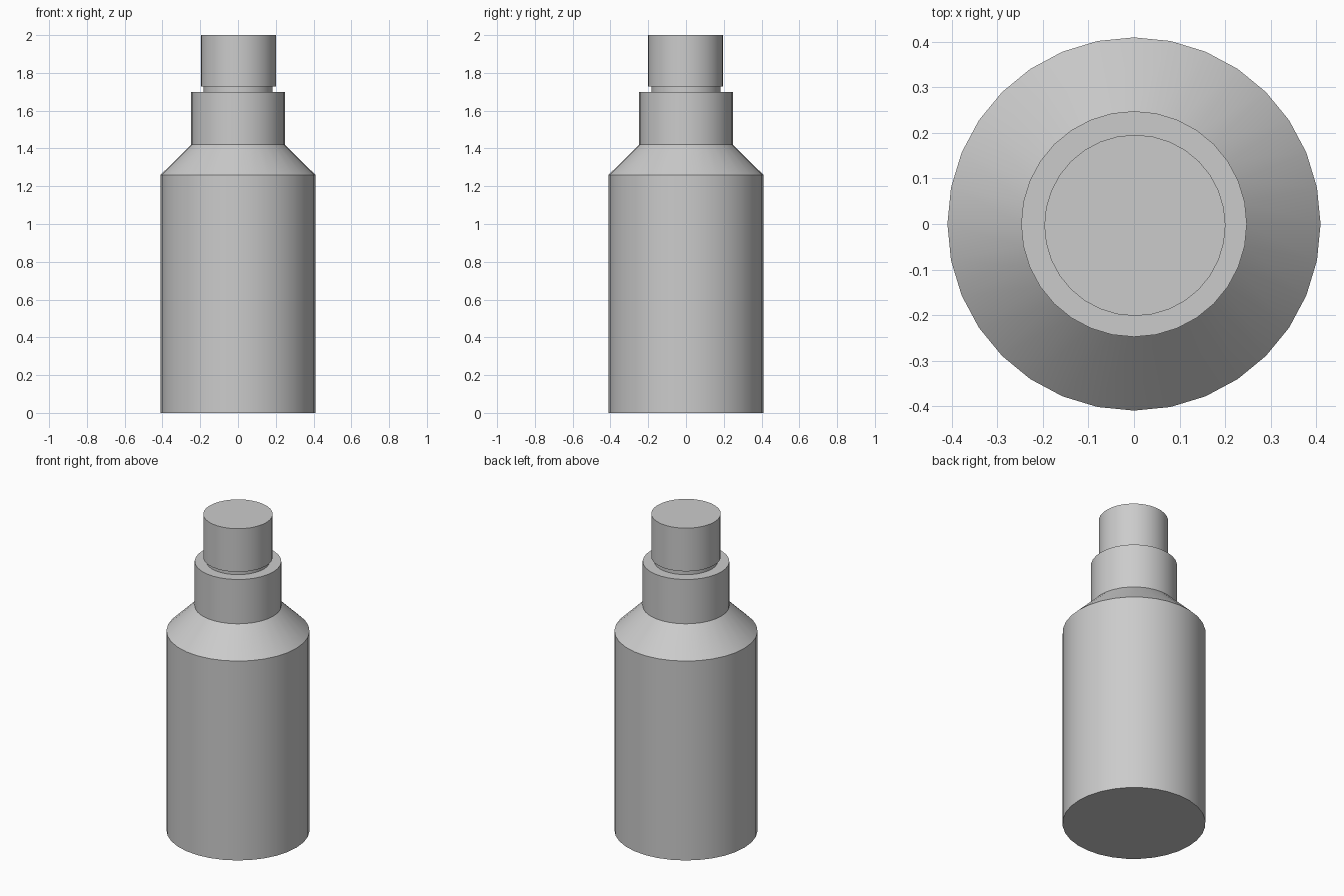
import bpy, bmesh
from math import cos, sin, tau, radians

if "Cube" in bpy.data.objects:
    bpy.data.objects.remove(bpy.data.objects["Cube"])

SIDES = 32


def lathe(name, profile, center=(0.0, 0.0)):
    """Closed solid of revolution from (radius, z) points, bottom to top."""
    bm = bmesh.new()
    rings = [[bm.verts.new((center[0] + r * cos(tau * i / SIDES),
                            center[1] + r * sin(tau * i / SIDES), z))
              for i in range(SIDES)] for r, z in profile]
    for low, high in zip(rings, rings[1:]):
        for i in range(SIDES):
            j = (i + 1) % SIDES
            bm.faces.new((low[i], low[j], high[j], high[i]))
    bm.faces.new(rings[0][::-1])
    bm.faces.new(rings[-1])
    mesh = bpy.data.meshes.new(name)
    bm.to_mesh(mesh)
    bm.free()
    obj = bpy.data.objects.new(name, mesh)
    bpy.context.collection.objects.link(obj)
    bpy.ops.object.select_all(action='DESELECT')
    obj.select_set(True)
    bpy.context.view_layer.objects.active = obj
    bpy.ops.object.shade_smooth_by_angle(angle=radians(30))
    return obj


# Bottle body with sloped shoulder and wide collar
lathe("bottle_body", [(0.41, 0), (0.41, 1.26), (0.248, 1.42), (0.248, 1.70)])

# Thin neck ring showing in the gap under the cap
lathe("neck", [(0.182, 1.70), (0.182, 1.727)])

# Cap, sitting very slightly off centre
lathe("cap", [(0.199, 1.727), (0.199, 2.0)], center=(0.002, -0.003))
